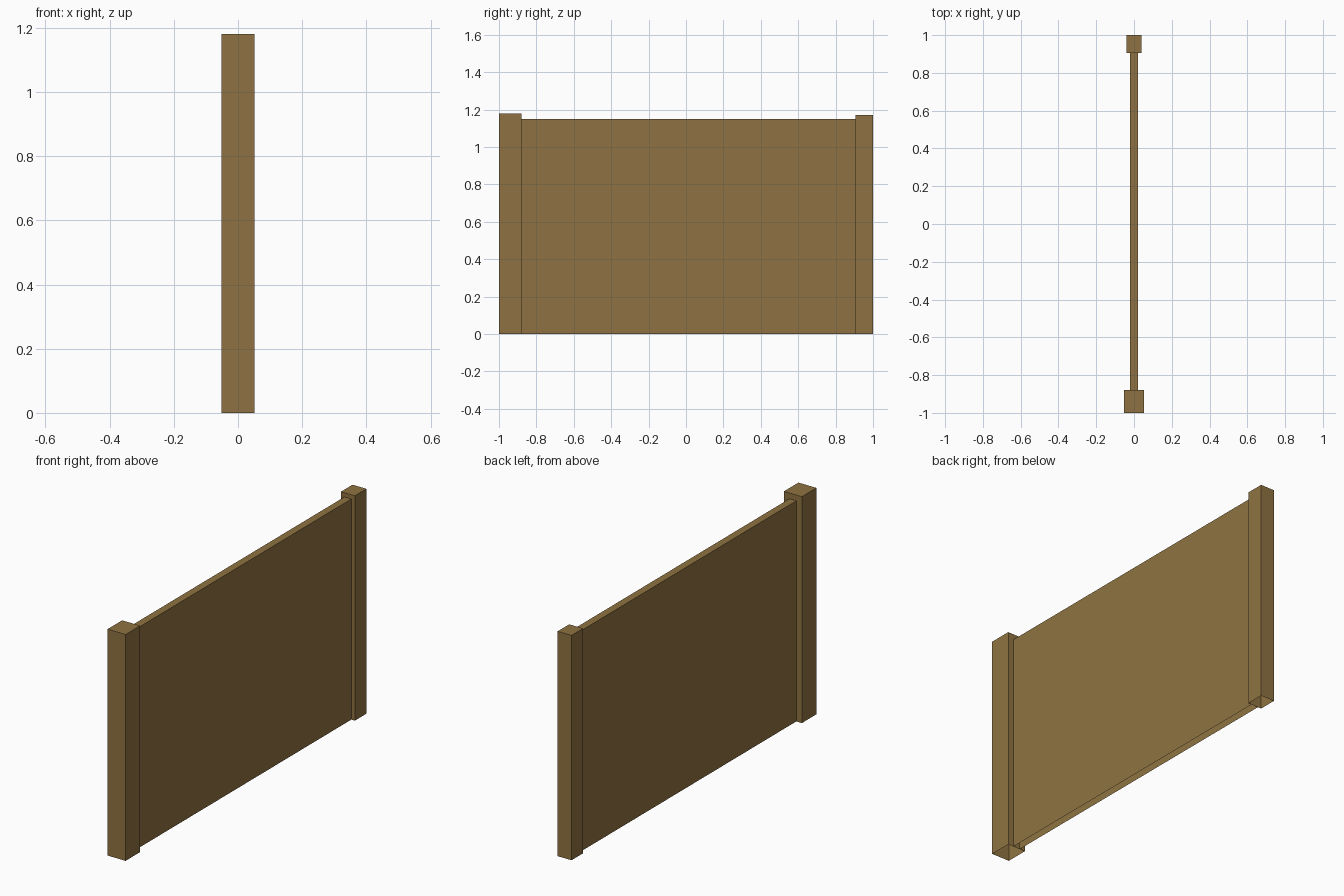
import bpy
import bmesh

if "Cube" in bpy.data.objects:
    bpy.data.objects.remove(bpy.data.objects["Cube"])

wood = bpy.data.materials.new("brown_wood")
wood.diffuse_color = (0.275, 0.171, 0.054, 1.0)
wood.use_nodes = True
wood.node_tree.nodes["Principled BSDF"].inputs["Base Color"].default_value = wood.diffuse_color


def upright_box(name, width, y0, y1, height):
    """Box standing on z = 0, centred on x = 0, with an open underside."""
    bm = bmesh.new()
    bmesh.ops.create_cube(bm, size=1.0)
    for v in bm.verts:
        v.co.x *= width
        v.co.y = y0 if v.co.y < 0 else y1
        v.co.z = 0.0 if v.co.z < 0 else height
    bm.normal_update()
    underside = [f for f in bm.faces if f.normal.z < -0.5]
    bmesh.ops.delete(bm, geom=underside, context='FACES_ONLY')
    mesh = bpy.data.meshes.new(name)
    bm.to_mesh(mesh)
    bm.free()
    mesh.materials.append(wood)
    obj = bpy.data.objects.new(name, mesh)
    bpy.context.collection.objects.link(obj)
    return obj


# Thick hinge post at the front end
upright_box("front_post", 0.104, -1.0, -0.88, 1.18)
# Slimmer post at the back end
upright_box("back_post", 0.08, 0.905, 1.0, 1.172)
# Thin panel between the posts
upright_box("panel", 0.04, -0.88, 0.905, 1.15)
